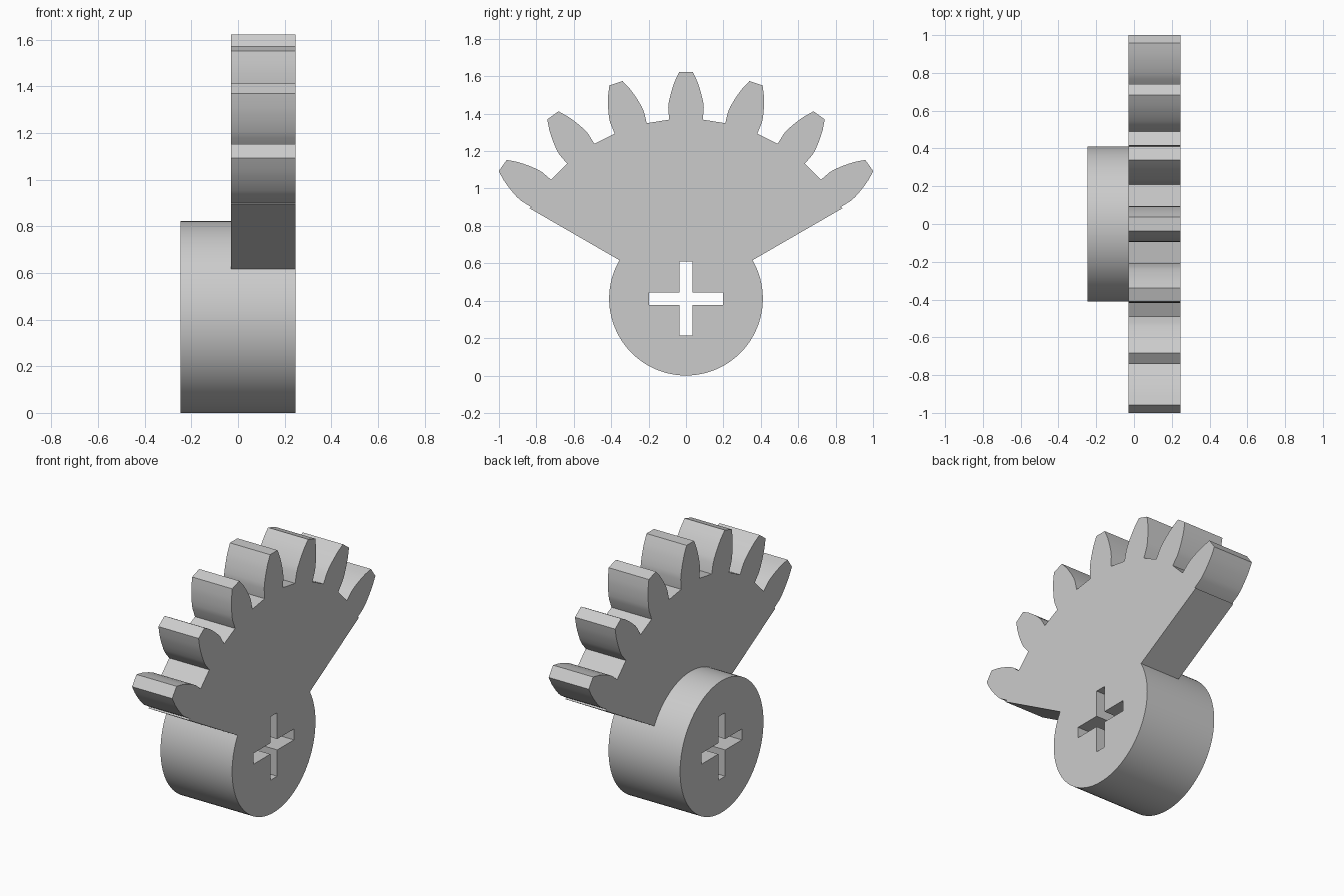
import bpy, bmesh, math
from mathutils import Matrix, Vector

if "Cube" in bpy.data.objects:
    bpy.data.objects.remove(bpy.data.objects["Cube"], do_unlink=True)

HUB_Z, HUB_R = 0.411, 0.411
X_BACK, X_PLATE, X_FRONT = -0.247, -0.03, 0.247

grey = bpy.data.materials.new("light_grey")
grey.use_nodes = True
grey.diffuse_color = (0.6, 0.6, 0.6, 1)
grey.node_tree.nodes["Principled BSDF"].inputs["Base Color"].default_value = (0.6, 0.6, 0.6, 1)


def prism(name, outline, x0, x1):
    """Extrude a (y, z) outline, measured from the hub axis, along x."""
    bm = bmesh.new()
    base = bm.faces.new([bm.verts.new((x0, y, z + HUB_Z)) for y, z in outline])
    ext = bmesh.ops.extrude_face_region(bm, geom=[base])
    top = [g for g in ext["geom"] if isinstance(g, bmesh.types.BMVert)]
    bmesh.ops.translate(bm, verts=top, vec=(x1 - x0, 0, 0))
    bmesh.ops.recalc_face_normals(bm, faces=bm.faces)
    mesh = bpy.data.meshes.new(name)
    bm.to_mesh(mesh)
    bm.free()
    mesh.materials.append(grey)
    obj = bpy.data.objects.new(name, mesh)
    bpy.context.collection.objects.link(obj)
    return obj


def combine(target, tool, operation):
    mod = target.modifiers.new(operation.title(), "BOOLEAN")
    mod.operation, mod.solver, mod.object = operation, "EXACT", tool
    bpy.context.view_layer.objects.active = target
    bpy.ops.object.modifier_apply(modifier=mod.name)
    bpy.data.objects.remove(tool, do_unlink=True)


# Toothed sector: one tooth profile turned around the hub axis
flank = [(0.09, 0.957), (0.095, 1.02), (0.092, 1.05), (0.083, 1.09),
         (0.073, 1.125), (0.061, 1.16), (0.037, 1.211)]
tooth = [(-w, r) for w, r in flank] + [(w, r) for w, r in reversed(flank)]


def polar(degrees, r):
    a = math.radians(degrees)
    return (r * math.sin(a), r * math.cos(a))


sector = [(0, 0), polar(-60, 0.968)]
for i in range(-3, 4):
    turn = Matrix.Rotation(math.radians(-18 * i), 2)
    sector += [tuple(turn @ Vector(p)) for p in tooth]
sector.append(polar(60, 0.968))
gear_plate = prism("gear_plate", sector, X_PLATE, X_FRONT)

# Round hub
SIDES = 96
hub = prism("sector_gear", [polar(360 * i / SIDES, HUB_R) for i in range(SIDES)], X_BACK, X_FRONT)
combine(hub, gear_plate, "UNION")

# Cross-shaped axle hole
a, b = 0.034, 0.198
corner = [(a, b), (a, a), (b, a)]
cross = [(y, z) for y, z in corner]
cross += [(y, -z) for y, z in reversed(corner)]
cross += [(-y, -z) for y, z in corner]
cross += [(-y, z) for y, z in reversed(corner)]
combine(hub, prism("axle_cutter", cross, -0.4, 0.4), "DIFFERENCE")

# Smooth the curved walls, keep the edges sharp
bpy.ops.object.select_all(action="DESELECT")
hub.select_set(True)
bpy.context.view_layer.objects.active = hub
bpy.ops.object.shade_smooth_by_angle(angle=math.radians(20))
